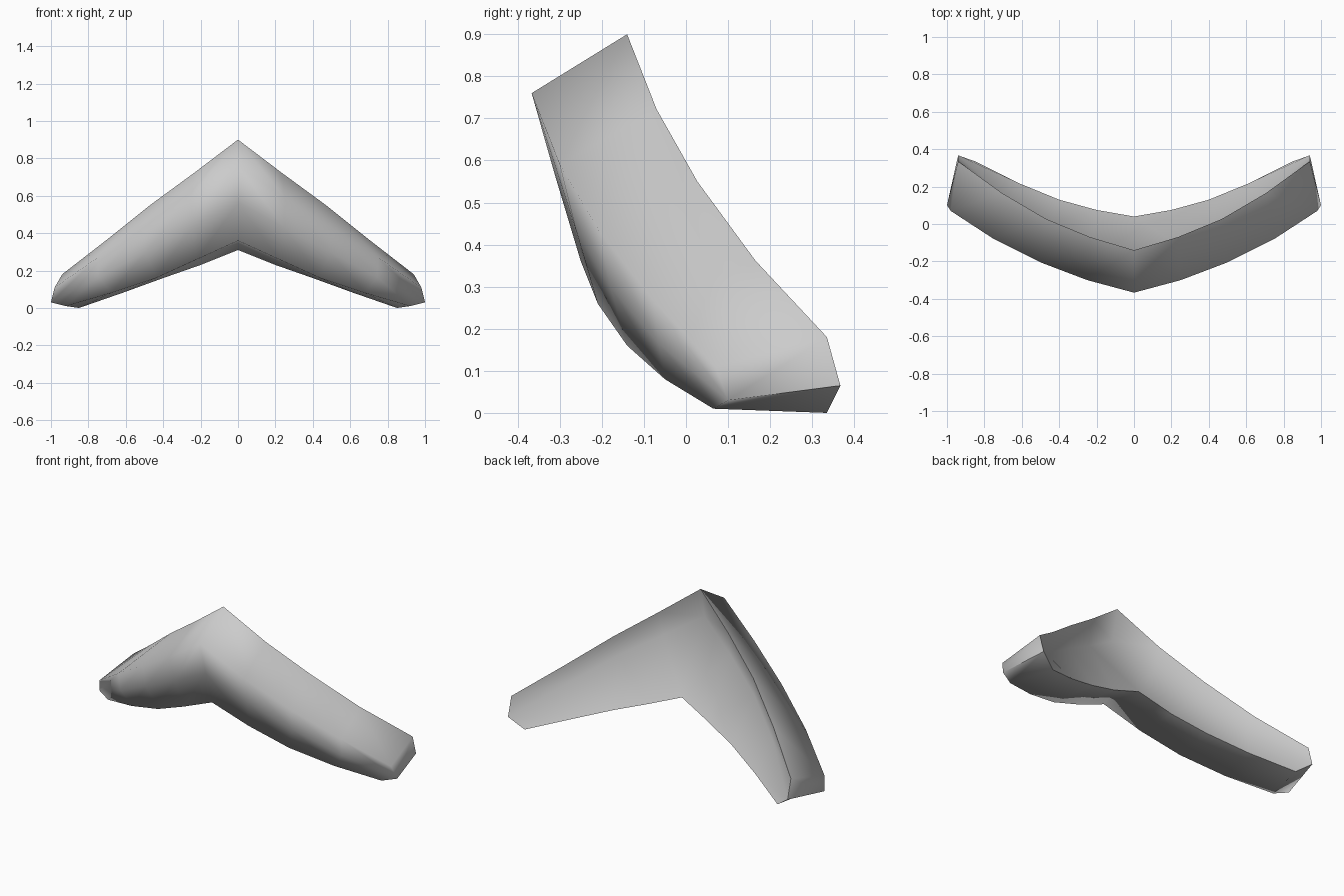
import bpy
import bmesh

# Remove the default object
default_cube = bpy.data.objects.get("Cube")
if default_cube:
    bpy.data.objects.remove(default_cube, do_unlink=True)

# Single material
grey = bpy.data.materials.new("plain_grey")
grey.use_nodes = True
grey_colour = (0.6, 0.6, 0.6, 1.0)
grey.diffuse_color = grey_colour
grey.node_tree.nodes["Principled BSDF"].inputs["Base Color"].default_value = grey_colour

# Rails of one arm, from the centre elbow out to the tip
top_ridge = [(0, -.14, .9), (.235, -.07, .722), (.47, .027, .55), (.705, .165, .362), (.94, .335, .18)]
front_shoulder = [(0, -.367, .76), (.25, -.3, .59), (.5, -.205, .43), (.75, -.08, .27), (.98, .07, .11)]
front_chin = [(0, -.31, .56), (.245, -.26, .43), (.49, -.18, .3), (.745, -.065, .165), (1, .1, .03)]
front_bottom = [(0, -.25, .36), (.22, -.21, .26), (.44, -.14, .16), (.68, -.05, .08), (.92, .065, .01)]
back_bottom = [(0, .04, .31), (.2, .075, .23), (.4, .13, .16), (.62, .22, .08), (.85, .335, 0)]
back_hollow = [(0, -.18, .72), (.225, -.105, .575), (.455, -.005, .43), (.675, .13, .265), (.94, .367, .065)]


def add_rail(bm, points):
    """Add the vertices of one lengthwise rail."""
    return [bm.verts.new(point) for point in points]


def bridge(bm, first, second):
    """Join two rails with a strip of quads."""
    for i in range(len(first) - 1):
        bm.faces.new((first[i], first[i + 1], second[i + 1], second[i]))


def crease(bm, chain):
    """Keep the edges along a chain of vertices sharp."""
    for start, end in zip(chain, chain[1:]):
        bm.edges.get((start, end)).smooth = False


bm = bmesh.new()
profile = (top_ridge, front_shoulder, front_chin, front_bottom, back_bottom, back_hollow)
rails = [add_rail(bm, points) for points in profile]
ridge, shoulder, chin, belly, heel, hollow = rails

# Long sides of the arm
for index, rail in enumerate(rails):
    bridge(bm, rail, rails[(index + 1) % len(rails)])

# Folded tip: an upper and a lower facet
bm.faces.new((ridge[-1], shoulder[-1], chin[-1], hollow[-1]))
bm.faces.new((hollow[-1], chin[-1], belly[-1], heel[-1]))

for face in bm.faces:
    face.smooth = True

# Sharp ridge, heel and tip fold; the front rolls smoothly under
for rail in (ridge, heel):
    crease(bm, rail)
crease(bm, [ridge[-1], hollow[-1], heel[-1]])
crease(bm, [hollow[-1], chin[-1]])

# The shell is open at the mirror plane: make the underside face down
bmesh.ops.recalc_face_normals(bm, faces=bm.faces[:])
bm.normal_update()
underside = next(f for f in bm.faces if belly[1] in f.verts and heel[1] in f.verts)
if underside.normal.z > 0:
    bmesh.ops.reverse_faces(bm, faces=bm.faces[:])

mesh = bpy.data.meshes.new("curved_wing")
bm.to_mesh(mesh)
bm.free()
mesh.materials.append(grey)
wing = bpy.data.objects.new("curved_wing", mesh)
bpy.context.collection.objects.link(wing)

# Opposite arm
mirror = wing.modifiers.new("mirror_arm", "MIRROR")
mirror.use_axis[0] = True
mirror.use_clip = True
mirror.use_mirror_merge = True
